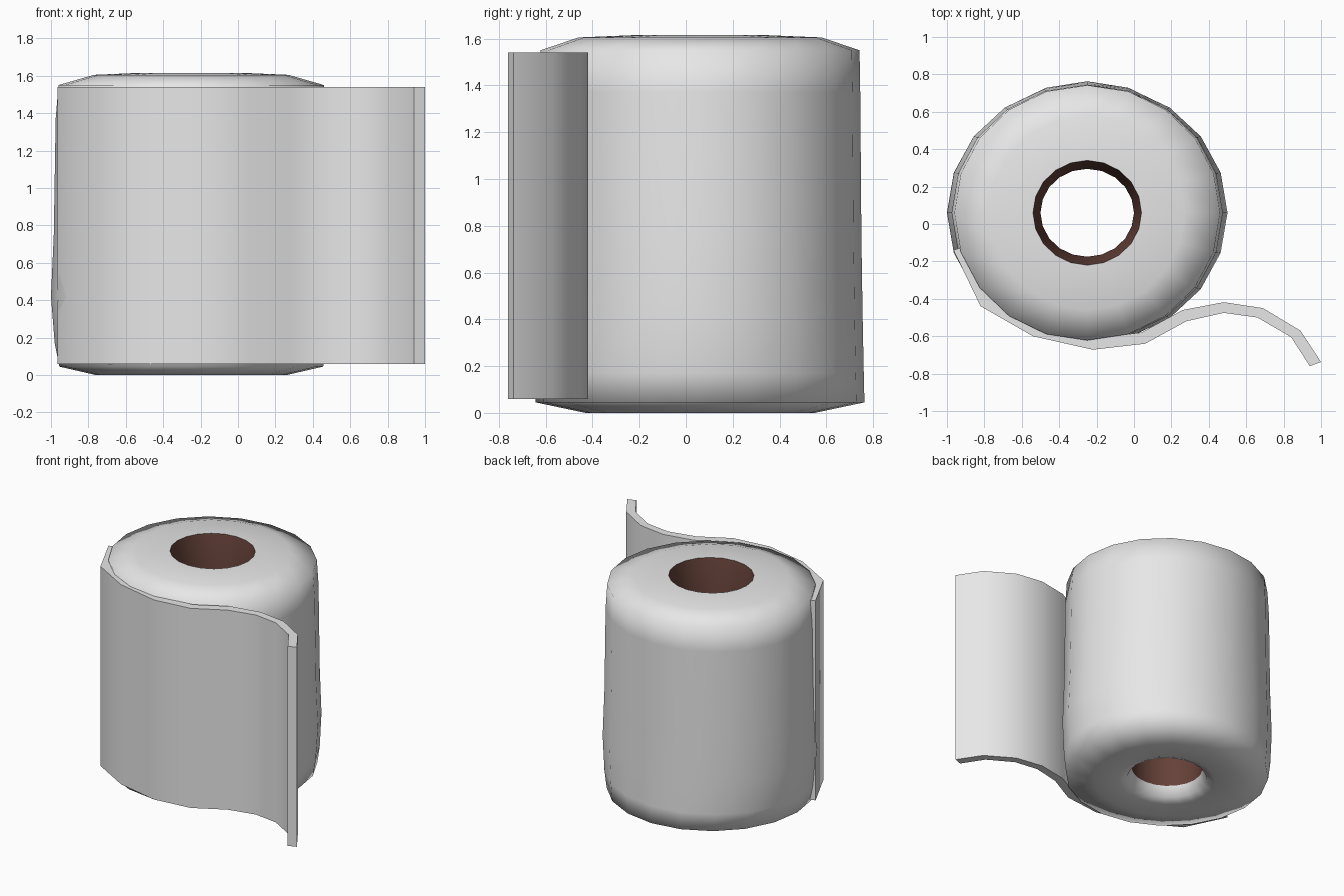
import bpy, bmesh, math

if "Cube" in bpy.data.objects:
    bpy.data.objects.remove(bpy.data.objects["Cube"])

CX, CY, SIDES = -0.25, 0.06, 20


def material(name, color):
    m = bpy.data.materials.new(name)
    m.diffuse_color = (*color, 1)
    m.use_nodes = True
    m.node_tree.nodes["Principled BSDF"].inputs["Base Color"].default_value = m.diffuse_color
    return m


paper = material("paper white", (0.8, 0.8, 0.8))
card = material("cardboard brown", (0.13, 0.053, 0.04))


def make(name, verts, faces, mat, angle=None):
    me = bpy.data.meshes.new(name)
    me.from_pydata(verts, [], faces)
    me.materials.append(mat)
    ob = bpy.data.objects.new(name, me)
    bpy.context.collection.objects.link(ob)
    for p in me.polygons:
        p.use_smooth = True
    if angle:
        bpy.ops.object.select_all(action='DESELECT')
        ob.select_set(True)
        bpy.context.view_layer.objects.active = ob
        bpy.ops.object.shade_smooth_by_angle(angle=math.radians(angle))
    return ob


def revolve(name, profile, mat):
    """Rings of (x radius, y radius, z) joined by quads."""
    n = SIDES
    verts = [(CX + rx * math.cos(2 * math.pi * j / n),
              CY + ry * math.sin(2 * math.pi * j / n), z)
             for rx, ry, z in profile for j in range(n)]
    faces = [(i * n + j, i * n + (j + 1) % n,
              (i + 1) * n + (j + 1) % n, (i + 1) * n + j)
             for i in range(len(profile) - 1) for j in range(n)]
    return make(name, verts, faces, mat)


# Soft paper roll, slightly bulging near the bottom
revolve("paper_roll", [
    (0.25, 0.24, 0.10), (0.28, 0.27, 0.025), (0.34, 0.33, 0.004),
    (0.51, 0.49, 0.0), (0.705, 0.703, 0.045), (0.73, 0.70, 0.17),
    (0.75, 0.695, 0.42), (0.735, 0.69, 0.75), (0.725, 0.685, 1.37),
    (0.71, 0.682, 1.55), (0.52, 0.52, 1.605), (0.29, 0.28, 1.615)], paper)

# Cardboard core lining the hole
revolve("cardboard_core", [(0.29, 0.28, 1.615), (0.25, 0.235, 1.4),
                           (0.25, 0.24, 0.10)], card)

# Loose sheet: wraps the front and curls away to the right
outer = [(-0.965, -0.14), (-0.82, -0.44), (-0.54, -0.60), (-0.22, -0.672),
         (0.06, -0.64), (0.28, -0.52), (0.48, -0.475), (0.66, -0.50),
         (0.84, -0.605), (0.94, -0.76)]
inner = [(-0.91, -0.12), (-0.775, -0.39), (-0.515, -0.545), (-0.22, -0.612),
         (0.04, -0.58), (0.26, -0.46), (0.48, -0.418), (0.69, -0.45),
         (0.89, -0.57), (1.0, -0.738)]
n = len(outer)
loop = outer + inner[::-1]
m = len(loop)
verts = [(x, y, z) for z in (0.06, 1.54) for x, y in loop]
faces = [(i, (i + 1) % m, m + (i + 1) % m, m + i) for i in range(m)]
for i in range(n - 1):
    quad = (i, i + 1, m - 2 - i, m - 1 - i)
    faces.append(quad[::-1])
    faces.append(tuple(m + v for v in quad))
make("loose_sheet", verts, faces, paper, 45)
